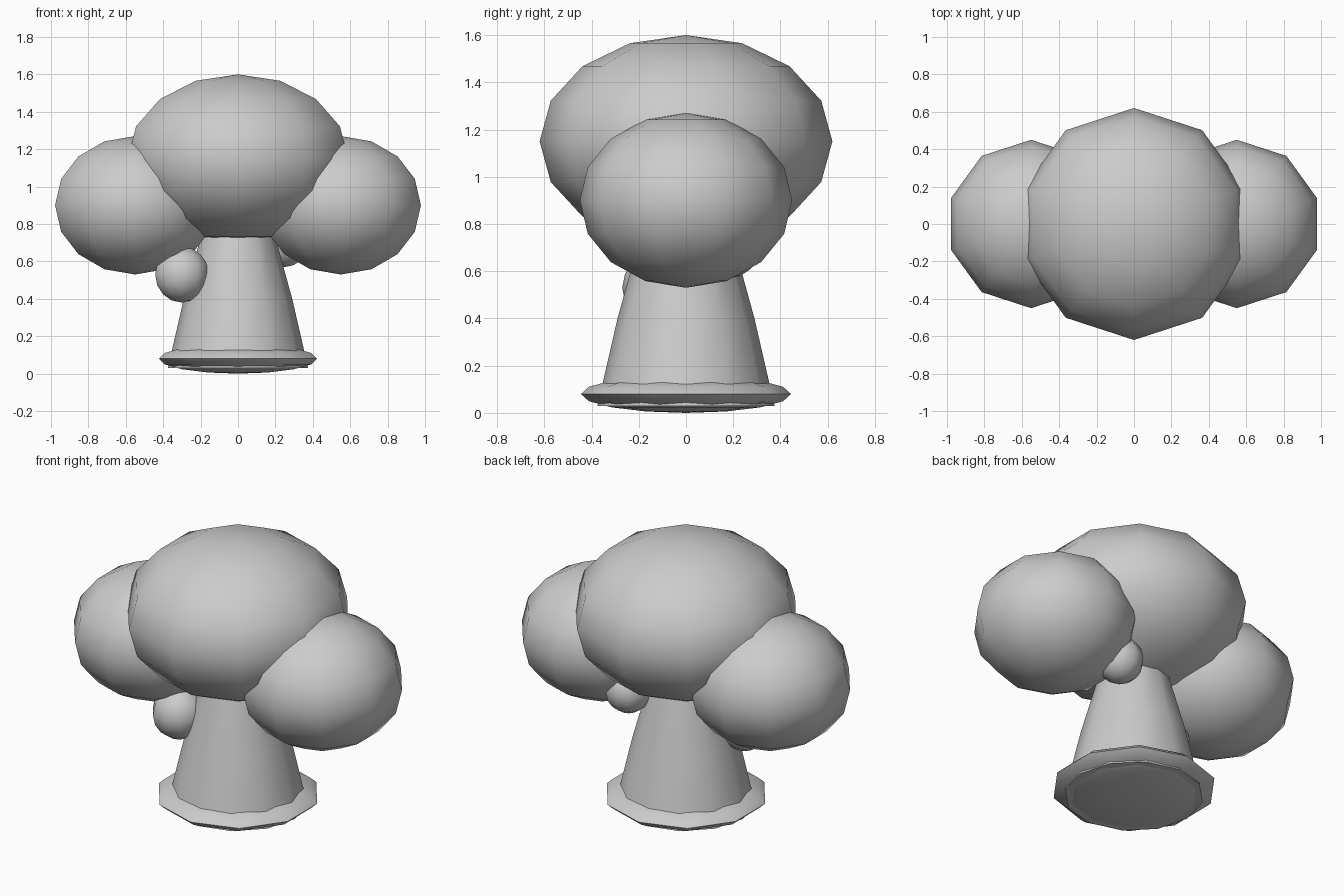
import bpy, bmesh
from math import radians, sin, cos, tau

cube = bpy.data.objects.get("Cube")
if cube:
    bpy.data.objects.remove(cube, do_unlink=True)

# One flat colour for the whole model
grey = bpy.data.materials.new("light_grey")
grey.use_nodes = True
colour = (0.6, 0.6, 0.6, 1)
grey.diffuse_color = colour
grey.node_tree.nodes["Principled BSDF"].inputs["Base Color"].default_value = colour


def finish(name, bm, location, angle):
    mesh = bpy.data.meshes.new(name)
    bm.normal_update()
    bm.to_mesh(mesh)
    bm.free()
    mesh.materials.append(grey)
    obj = bpy.data.objects.new(name, mesh)
    obj.location = location
    bpy.context.collection.objects.link(obj)
    bpy.ops.object.select_all(action='DESELECT')
    obj.select_set(True)
    bpy.context.view_layer.objects.active = obj
    bpy.ops.object.shade_smooth_by_angle(angle=radians(angle))
    return obj


def blob(name, location, width, height):
    """Ten-sided squashed ball with a vertex on the x axis."""
    bm = bmesh.new()
    bmesh.ops.create_uvsphere(bm, u_segments=10, v_segments=8, radius=1)
    bmesh.ops.scale(bm, vec=(width, width, height), verts=bm.verts)
    return finish(name, bm, location, 60)


def turned(name, profile, sides):
    """Closed solid turned from (radius, height) points, bottom first."""
    bm = bmesh.new()
    rings = [[bm.verts.new((r * cos(tau * i / sides), r * sin(tau * i / sides), z))
              for i in range(sides)] for r, z in profile]
    for low, high in zip(rings, rings[1:]):
        for i in range(sides):
            j = (i + 1) % sides
            bm.faces.new((low[i], low[j], high[j], high[i]))
    bm.faces.new(rings[0][::-1])
    bm.faces.new(rings[-1])
    return finish(name, bm, (0, 0, 0), 50)


# Foliage
blob("canopy_top", (0, 0, 1.15), 0.62, 0.45)
for side, x in (("left", 0.55), ("right", -0.55)):
    blob("canopy_" + side, (x, 0, 0.9), 0.45, 0.37)

# Small clumps beside the trunk
blob("front_clump", (-0.30, -0.12, 0.53), 0.15, 0.15)
blob("back_clump", (0.25, 0.18, 0.70), 0.13, 0.13)

# Trunk and flattened root mound
turned("trunk", [(0.375, 0.03), (0.29, 0.4), (0.18, 0.8)], 12)
blob("root_mound", (0, 0, 0.08), 0.445, 0.08)
